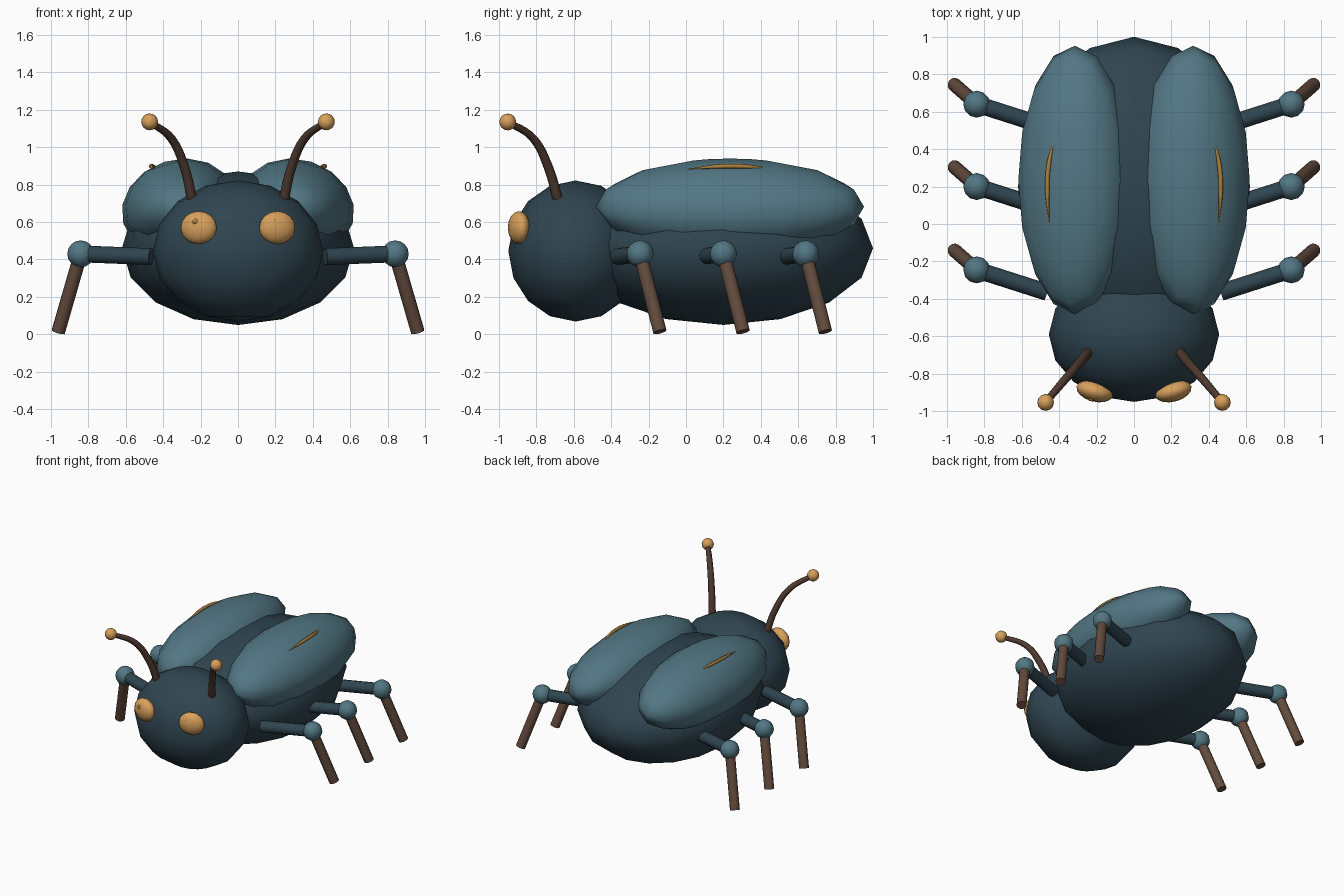
import bpy, math
from mathutils import Vector

if "Cube" in bpy.data.objects:
    bpy.data.objects.remove(bpy.data.objects["Cube"])


def material(name, rgb):
    m = bpy.data.materials.new(name)
    m.diffuse_color = (*rgb, 1)
    m.use_nodes = True
    m.node_tree.nodes["Principled BSDF"].inputs["Base Color"].default_value = m.diffuse_color
    return m


SHELL = material("dark slate", (0.029, 0.060, 0.081))
TEAL = material("teal", (0.085, 0.185, 0.230))
GOLD = material("amber", (0.68, 0.35, 0.105))
STRIPE = material("ochre", (0.42, 0.22, 0.05))
BROWN = material("brown", (0.125, 0.070, 0.047))
DARK_BROWN = material("dark brown", (0.075, 0.041, 0.028))


def finish(ob, name, mat):
    ob.name = name
    ob.data.materials.append(mat)
    return ob


def ball(name, loc, radii, mat, seg=16, rings=8, rot=(0, 0, 0)):
    bpy.ops.mesh.primitive_uv_sphere_add(segments=seg, ring_count=rings, radius=1,
                                         location=loc, rotation=rot)
    ob = bpy.context.object
    ob.scale = radii
    bpy.ops.object.shade_smooth()
    return finish(ob, name, mat)


def rod(name, a, b, r, mat, sides=12):
    a, b = Vector(a), Vector(b)
    d = b - a
    bpy.ops.mesh.primitive_cylinder_add(vertices=sides, radius=r, depth=d.length,
                                        location=(a + b) / 2,
                                        rotation=d.to_track_quat('Z', 'Y').to_euler())
    bpy.ops.object.shade_smooth_by_angle(angle=math.radians(40))
    return finish(bpy.context.object, name, mat)


def tube(name, points, radii, bevel, mat):
    """Smooth round tube through points, with a thickness factor at each."""
    cu = bpy.data.curves.new(name, 'CURVE')
    cu.dimensions = '3D'
    cu.bevel_depth = bevel
    cu.bevel_resolution = 2
    cu.resolution_u = 6
    cu.use_fill_caps = True
    sp = cu.splines.new('BEZIER')
    sp.bezier_points.add(len(points) - 1)
    for bp, p, r in zip(sp.bezier_points, points, radii):
        bp.co, bp.radius = p, r
        bp.handle_left_type = bp.handle_right_type = 'AUTO'
    ob = bpy.data.objects.new(name, cu)
    bpy.context.collection.objects.link(ob)
    return finish(ob, name, mat)


# Abdomen and head
ball("abdomen", (0, 0.2, 0.46), (0.62, 0.8, 0.41), SHELL)
ball("head", (0, -0.59, 0.445), (0.455, 0.36, 0.377), SHELL)

for side, s in (("left", -1), ("right", 1)):
    # Wing case, rolled outward, with a thin stripe on top
    ball(f"{side}_wing_case", (s * 0.316, 0.235, 0.682), (0.31, 0.717, 0.252), TEAL,
         rot=(0, s * math.radians(17), 0))
    tube(f"{side}_wing_stripe",
         [(s * 0.423, 0.46, 0.884), (s * 0.455, 0.32, 0.897),
          (s * 0.463, 0.17, 0.897), (s * 0.453, 0.01, 0.882)],
         (0.15, 1, 1, 0.15), 0.012, STRIPE)

    # Eye and its small spot
    ball(f"{side}_eye", (s * 0.21, -0.893, 0.57), (0.1, 0.056, 0.088), GOLD,
         rot=(0, 0, s * math.radians(15)))
    ball(f"{side}_eye_spot", (s * 0.21 - 0.018, -0.938, 0.603), (0.018, 0.009, 0.015),
         STRIPE, 10, 6)

    # Antenna
    tube(f"{side}_antenna",
         [(s * 0.245, -0.685, 0.72), (s * 0.285, -0.735, 0.89),
          (s * 0.355, -0.815, 1.045), (s * 0.47, -0.95, 1.135)],
         (1.1, 1, 0.9, 0.75), 0.025, DARK_BROWN)
    ball(f"{side}_antenna_tip", (s * 0.472, -0.953, 1.135), (0.045,) * 3, GOLD, 12, 8)

    # Three legs
    for pos, y in (("front", -0.245), ("middle", 0.2), ("rear", 0.64)):
        knee = (s * 0.84, y, 0.43)
        rod(f"{side}_{pos}_upper_leg", (s * 0.465, y - 0.12, 0.415), knee, 0.045, SHELL)
        ball(f"{side}_{pos}_knee", knee, (0.072,) * 3, TEAL, 12, 8)
        rod(f"{side}_{pos}_lower_leg", knee, (s * 0.96, y + 0.105, 0.014), 0.037, BROWN)
